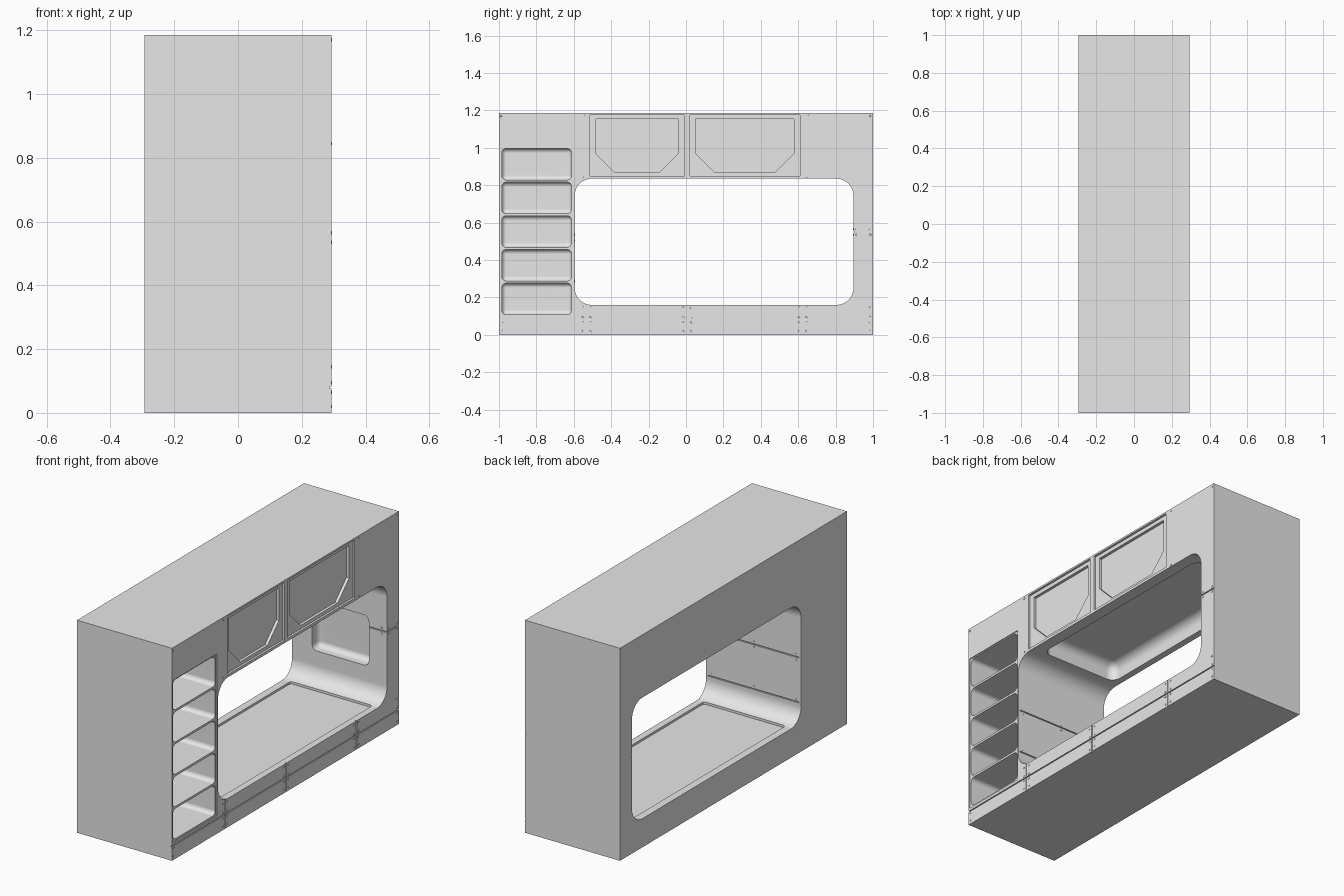
import bpy, bmesh, math
from mathutils import Matrix, Vector

if "Cube" in bpy.data.objects:
    bpy.data.objects.remove(bpy.data.objects["Cube"])

X = 0.293           # half depth of the unit
TOP = 1.185

grey = bpy.data.materials.new("plain_grey")
grey.diffuse_color = (0.8, 0.8, 0.8, 1)
grey.use_nodes = True
grey.node_tree.nodes["Principled BSDF"].inputs["Base Color"].default_value = grey.diffuse_color


def finish(name, bm):
    bmesh.ops.recalc_face_normals(bm, faces=bm.faces)
    me = bpy.data.meshes.new(name)
    bm.to_mesh(me)
    bm.free()
    ob = bpy.data.objects.new(name, me)
    bpy.context.collection.objects.link(ob)
    return ob


def box(name, x, y, z, r=0.0, seg=6, axis=None):
    """Box from ranges; r rounds all edges, or only those parallel to axis."""
    bm = bmesh.new()
    bmesh.ops.create_cube(bm, size=1)
    for v in bm.verts:
        v.co = Vector([(a + b) / 2 + c * (b - a) for (a, b), c in zip((x, y, z), v.co)])
    if r:
        edges = [e for e in bm.edges if axis is None or
                 abs((e.verts[0].co - e.verts[1].co).normalized()[axis]) > 0.9]
        bmesh.ops.bevel(bm, geom=edges, offset=r, segments=seg, profile=0.5, affect='EDGES')
    return finish(name, bm)


def prism(name, pts, x0, x1):
    """Extrude a (y, z) outline along x."""
    bm = bmesh.new()
    f = bm.faces.new([bm.verts.new((x0, a, b)) for a, b in pts])
    ext = bmesh.ops.extrude_face_region(bm, geom=[f])
    for v in ext['geom']:
        if isinstance(v, bmesh.types.BMVert):
            v.co.x = x1
    return finish(name, bm)


def cut(ob, cutter):
    cutter.hide_render = True
    m = ob.modifiers.new("cut", 'BOOLEAN')
    m.operation = 'DIFFERENCE'
    m.solver = 'EXACT'
    m.object = cutter
    bpy.context.view_layer.objects.active = ob
    bpy.ops.object.modifier_apply(modifier=m.name)
    bpy.data.objects.remove(cutter)


# Main block with the rounded opening through it
body = box("bunk_body", (-X, X), (-1, 1), (0, TOP))
cut(body, box("opening", (-1, 1), (-0.595, 0.895), (0.16, 0.835), 0.09, 10, 0))

# Mattress tray in the floor and rounded recess in the ceiling
cut(body, box("tray", (-0.25, 0.255), (-0.52, 0.82), (0.148, 0.3), 0.015, 3, 2))
cut(body, box("ceiling_recess", (-0.255, 0.226), (-0.47, 0.78), (0.7, 0.93), 0.05))

# Wall niche at the far end
cut(body, box("niche", (-0.17, 0.18), (0.75, 0.955), (0.33, 0.61), 0.03, 4))

# Five shelf compartments in a shallow frame
cut(body, box("shelf_frame", (X - 0.005, 0.4), (-0.994, -0.603), (0.098, 1.002)))
for i in range(5):
    z = 0.108 + 0.18 * i
    cut(body, box("cell", (0.0, 0.4), (-0.985, -0.612), (z, z + 0.168), 0.024, 4))

# Two overhead doors: sunken border groove, then a clipped-corner panel
for y0, y1 in ((-0.512, -0.008), (0.022, 0.61)):
    z0, z1 = 0.85, 1.175
    cut(body, box("door_rebate", (X - 0.012, 0.4), (y0, y1), (z0, z1)))
    a, b, lo, hi, c = y0 + 0.03, y1 - 0.033, z0 + 0.02, z1 - 0.022, 0.1
    cut(body, prism("door_panel", [(a, hi), (a, lo + c), (a + c, lo), (b - c, lo),
                                   (b, lo + c), (b, hi)], X - 0.028, 0.4))

# Panel seams
g, d = 0.003, 0.006
seams = [((X - d, 0.4), (-1.1, 1.1), (0.08 - g, 0.08 + g)),
         ((X - d, 0.4), (0.85, 1.1), (0.55 - g, 0.55 + g)),
         ((-0.4, 0.4), (0.85, 0.895 + d), (0.55 - g, 0.55 + g))]
seams += [((X - d, 0.4), (y - g, y + g), (-0.1, 0.2)) for y in (-0.53, 0.007, 0.625)]
seams += [((-0.28, 0.28), (-0.595 - d, -0.55), (z - g, z + g)) for z in (0.27, 0.52)]
for s in seams:
    cut(body, box("seam", *s))

body.data.materials.clear()
body.data.materials.append(grey)
for p in body.data.polygons:
    p.material_index = 0
bpy.ops.object.select_all(action='DESELECT')
body.select_set(True)
bpy.context.view_layer.objects.active = body
bpy.ops.object.shade_smooth_by_angle(angle=math.radians(30))
wn = body.modifiers.new("weighted", 'WEIGHTED_NORMAL')
wn.keep_sharp = True

# Small screw heads at the panel corners
bm = bmesh.new()


def screw(p, axis):
    rot = Matrix.Rotation(math.pi / 2, 4, axis)
    bmesh.ops.create_cone(bm, cap_ends=True, segments=8, radius1=0.006, radius2=0.005,
                          depth=0.004, matrix=Matrix.Translation(p) @ rot)


for y in (-0.985, -0.55, -0.51, -0.013, 0.027, 0.605, 0.645, 0.985):
    for z in (0.02, 0.065, 0.095, 0.145):
        if not (y < -0.6 and z > 0.08):
            screw((X, y, z), 'Y')
for y, z in ((-0.99, 1.17), (-0.545, 1.17), (0.65, 1.17), (0.985, 1.17),
             (-0.545, 0.845), (0.65, 0.845), (0.91, 0.565), (0.985, 0.565),
             (0.91, 0.535), (0.985, 0.535)):
    screw((X, y, z), 'Y')
for x in (-0.26, 0.0, 0.26):
    for z in (0.285, 0.505, 0.535):
        screw((x, -0.595, z), 'X')
    for z in (0.535, 0.565):
        if x:
            screw((x, 0.895, z), 'X')
screws = finish("screw_heads", bm)
screws.data.materials.append(grey)
